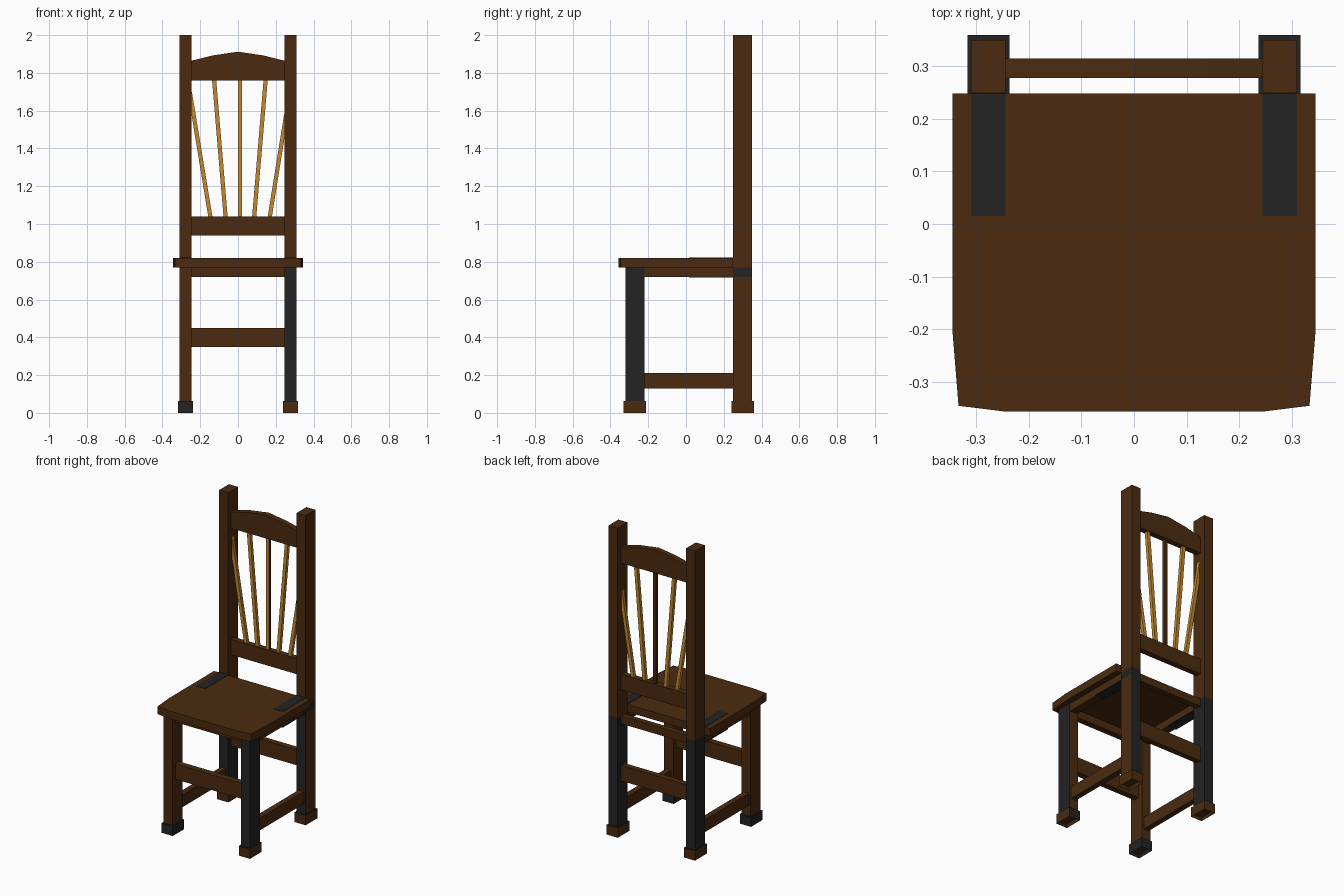
import bpy, bmesh
from mathutils import Vector

cube = bpy.data.objects.get("Cube")
if cube:
    bpy.data.objects.remove(cube, do_unlink=True)


def material(name, rgb):
    m = bpy.data.materials.new(name)
    m.use_nodes = True
    m.diffuse_color = (*rgb, 1)
    m.node_tree.nodes["Principled BSDF"].inputs["Base Color"].default_value = (*rgb, 1)
    return m


BROWN, DARK, GOLD = 0, 1, 2
MATS = [material("dark_wood", (0.07, 0.024, 0.005)),
        material("charcoal", (0.017, 0.017, 0.017)),
        material("golden_wood", (0.55, 0.25, 0.03))]
DIRS = {"+x": Vector((1, 0, 0)), "-x": Vector((-1, 0, 0)),
        "+y": Vector((0, 1, 0)), "-y": Vector((0, -1, 0)),
        "+z": Vector((0, 0, 1)), "-z": Vector((0, 0, -1))}


def finish(name, bm, color, sides=None):
    """Colour faces by direction and link the object."""
    bmesh.ops.recalc_face_normals(bm, faces=bm.faces)
    bm.normal_update()
    for f in bm.faces:
        f.material_index = color
        for d, c in (sides or {}).items():
            if f.normal.dot(DIRS[d]) > 0.8:
                f.material_index = c
    me = bpy.data.meshes.new(name)
    for m in MATS:
        me.materials.append(m)
    bm.to_mesh(me)
    bm.free()
    ob = bpy.data.objects.new(name, me)
    bpy.context.scene.collection.objects.link(ob)
    return ob


def box_mesh(x, y, z):
    bm = bmesh.new()
    bmesh.ops.create_cube(bm, size=1)
    for v in bm.verts:
        v.co = [r[0] if c < 0 else r[1] for c, r in zip(v.co, (x, y, z))]
    return bm


def box(name, x, y, z, color=BROWN, sides=None):
    return finish(name, box_mesh(x, y, z), color, sides)


def prism(name, outline, offset, color=BROWN, sides=None):
    """Extrude a closed outline along an offset."""
    bm = bmesh.new()
    face = bm.faces.new([bm.verts.new(p) for p in outline])
    res = bmesh.ops.extrude_face_region(bm, geom=[face], use_keep_orig=True)
    moved = [g for g in res["geom"] if isinstance(g, bmesh.types.BMVert)]
    bmesh.ops.translate(bm, verts=moved, vec=offset)
    return finish(name, bm, color, sides)


def span(s, a, b):
    return tuple(sorted((s * a, s * b)))


def foot(name, x, y, color, sides):
    """Block with a recessed wooden underside."""
    bm = box_mesh(x, y, (0, 0.063))
    bm.normal_update()
    bottom = min(bm.faces, key=lambda f: f.calc_center_median().z)
    bmesh.ops.inset_region(bm, faces=[bottom], thickness=0.01)
    bmesh.ops.translate(bm, verts=bottom.verts, vec=(0, 0, 0.02))
    ob = finish(name, bm, color, sides)
    for p in ob.data.polygons:
        if p.normal.z < -0.8 and p.center.z > 0.01:
            p.material_index = BROWN


# Legs, feet, posts and side rails, one side at a time
FRONT, BACK = (-0.32, -0.22), (0.25, 0.35)
for side, s in (("left", 1), ("right", -1)):
    x, fx = span(s, 0.245, 0.31), span(s, 0.237, 0.317)
    is_left = s > 0
    box(f"front_leg_{side}", x, FRONT, (0.03, 0.77), BROWN,
        {"-y": DARK, "+x": DARK} if is_left else None)
    foot(f"front_foot_{side}", fx, (-0.33, -0.213), DARK,
         {"-y": BROWN, "+x": BROWN} if is_left else None)
    box(f"back_leg_{side}", x, BACK, (0.03, 0.72), DARK,
        {"+x": BROWN} if is_left else None)
    box(f"back_leg_band_{side}", x, BACK, (0.72, 0.77), DARK)
    box(f"back_post_{side}", x, BACK, (0.77, 2.0))
    foot(f"back_foot_{side}", fx, (0.24, 0.36), BROWN, {"+z": DARK})
    box(f"side_apron_{side}", span(s, 0.25, 0.305), (-0.22, 0.25), (0.72, 0.77))
    box(f"side_stretcher_{side}", span(s, 0.26, 0.297), (-0.22, 0.25), (0.13, 0.21))
    # Dark inlays above and below the seat sides
    box(f"seat_inlay_{side}", x, (0.015, 0.249), (0.816, 0.822), DARK)
    box(f"apron_inlay_{side}", x, (0.015, 0.249), (0.717, 0.722), DARK)

# Cross rails
INNER = (-0.245, 0.245)
for name, y in (("front", (-0.29, -0.25)), ("back", (0.278, 0.315))):
    box(f"{name}_apron", INNER, y, (0.72, 0.77))
    box(f"{name}_stretcher", INNER, y, (0.35, 0.45))
box("lower_back_rail", INNER, (0.278, 0.315), (0.94, 1.04))

# Seat with clipped front corners
half = [(0.345, 0.248), (0.345, -0.21), (0.334, -0.346), (0.245, -0.357)]
outline = half + [(-a, b) for a, b in reversed(half)]
prism("seat", [(a, b, 0.77) for a, b in outline], (0, 0, 0.05))

# Crested top rail
crest = [(-0.245, 1.76), (0.245, 1.76), (0.245, 1.865), (0.13, 1.893),
         (0, 1.912), (-0.13, 1.893), (-0.245, 1.865)]
prism("top_back_rail", [(a, 0.278, b) for a, b in crest], (0, 0.037, 0))

# Fanned back spindles: bottom x, top x, top z
W = 0.011
spindles = [(-0.145, -0.255, 1.7), (-0.065, -0.127, 1.77), (0.011, 0.011, 1.77),
            (0.085, 0.147, 1.77), (0.167, 0.255, 1.58)]
for i, (a, b, top) in enumerate(spindles):
    quad = [(a - W, 1.03), (a + W, 1.03), (b + W, top), (b - W, top)]
    middle = {"+y": BROWN, "-x": BROWN, "+x": BROWN} if i == 2 else None
    prism(f"spindle_{i + 1}", [(p, 0.286, q) for p, q in quad], (0, 0.022, 0),
          GOLD, middle)
